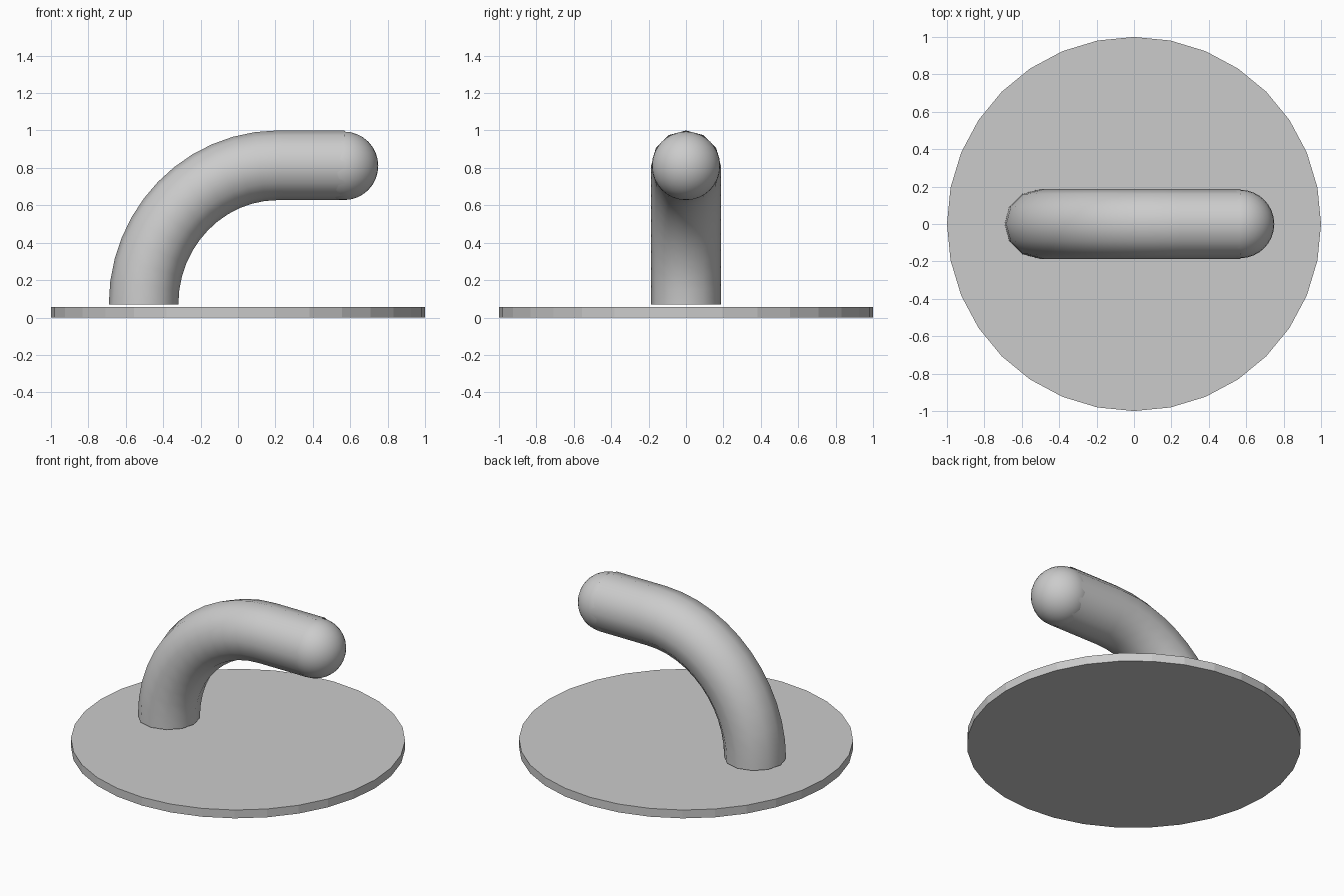
import bpy

if "Cube" in bpy.data.objects:
    bpy.data.objects.remove(bpy.data.objects["Cube"])

# Thin round base plate, flat faces
bpy.ops.mesh.primitive_cylinder_add(vertices=32, radius=1, depth=0.055,
                                    location=(0, 0, 0.0275))
bpy.context.object.name = "base_plate"

# Bent hook arm: quarter bend followed by a straight run, open ends
R = 0.186
K = 0.5523
bend_x, bend_z = 0.72, 0.744
path = bpy.data.curves.new("hook_arm", 'CURVE')
path.dimensions = '3D'
path.resolution_u = 12
path.bevel_depth = R
path.bevel_resolution = 4
path.use_fill_caps = False
spline = path.splines.new('BEZIER')
spline.bezier_points.add(2)
points = [  # (position, left handle, right handle) as x, z
    ((-0.505, 0.07), (-0.505, 0.0), (-0.505, 0.07 + K * bend_z)),
    ((0.215, 0.814), (0.215 - K * bend_x, 0.814), (0.33, 0.814)),
    ((0.57, 0.814), (0.45, 0.814), (0.69, 0.814)),
]
for bp, (co, left, right) in zip(spline.bezier_points, points):
    bp.handle_left_type = bp.handle_right_type = 'FREE'
    bp.co = (co[0], 0, co[1])
    bp.handle_left = (left[0], 0, left[1])
    bp.handle_right = (right[0], 0, right[1])
arm = bpy.data.objects.new("hook_arm", path)
bpy.context.collection.objects.link(arm)
bpy.ops.object.select_all(action='DESELECT')
arm.select_set(True)
bpy.context.view_layer.objects.active = arm
bpy.ops.object.convert(target='MESH')
bpy.ops.object.shade_smooth()

# Rounded tip
bpy.ops.mesh.primitive_uv_sphere_add(segments=32, ring_count=16, radius=0.183,
                                     location=(0.567, 0, 0.811))
bpy.context.object.name = "hook_tip"
bpy.ops.object.shade_smooth()
